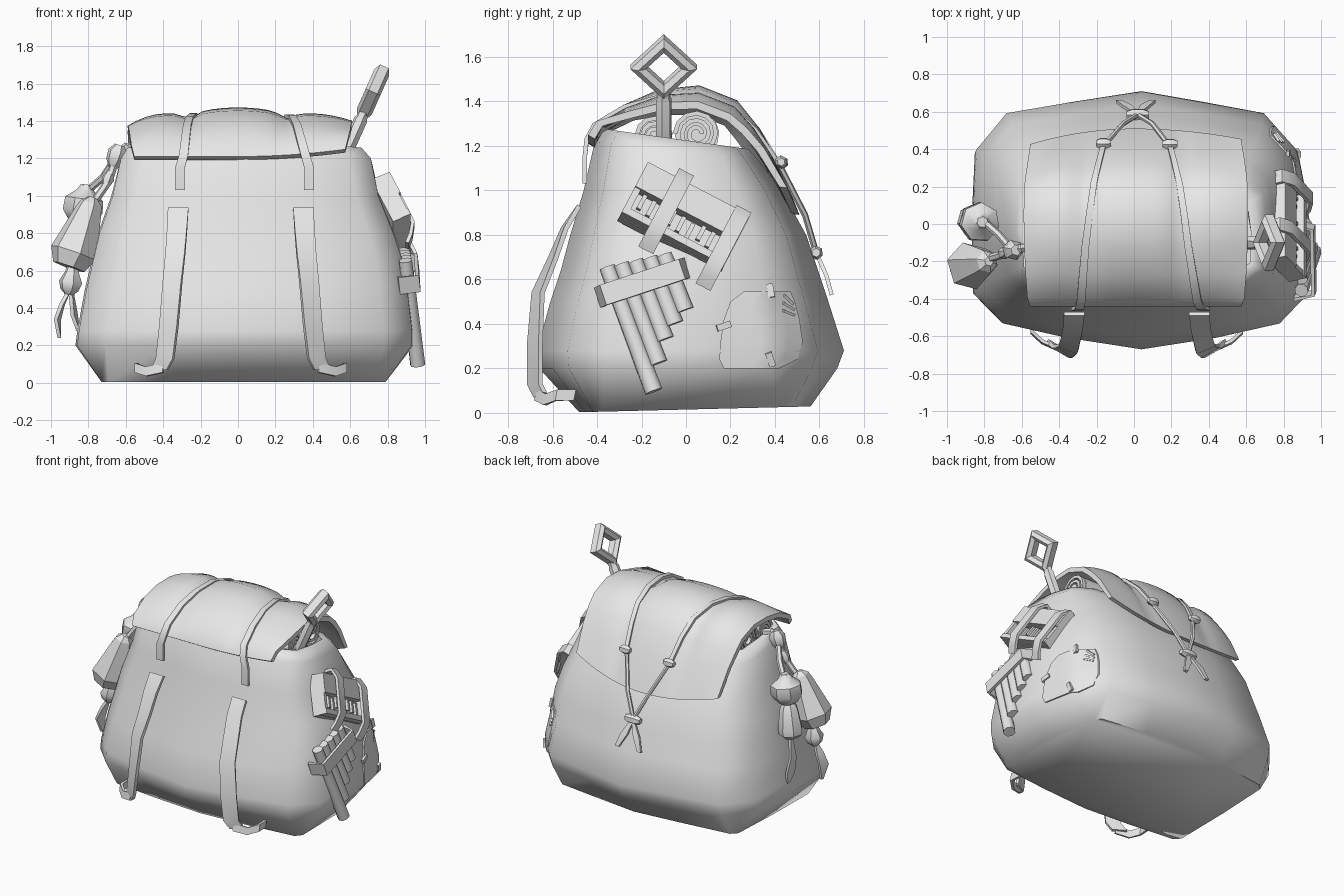
import bpy, bmesh, math
from mathutils import Vector as V, Matrix
from mathutils.bvhtree import BVHTree

if "Cube" in bpy.data.objects:
    bpy.data.objects.remove(bpy.data.objects["Cube"])

grey = bpy.data.materials.new("plain grey")
grey.use_nodes = True
grey.diffuse_color = (0.8, 0.8, 0.8, 1)
grey.node_tree.nodes["Principled BSDF"].inputs["Base Color"].default_value = (0.8, 0.8, 0.8, 1)


def finish(bm, name, angle=40):
    bmesh.ops.recalc_face_normals(bm, faces=bm.faces[:])
    me = bpy.data.meshes.new(name)
    bm.to_mesh(me)
    bm.free()
    me.materials.append(grey)
    for p in me.polygons:
        p.use_smooth = True
    me.set_sharp_from_angle(angle=math.radians(angle))
    ob = bpy.data.objects.new(name, me)
    bpy.context.collection.objects.link(ob)
    return ob


def loft(name, rings, angle=40):
    """Skin closed rings of equal length and cap both ends."""
    bm = bmesh.new()
    rows = [[bm.verts.new(p) for p in ring] for ring in rings]
    n = len(rows[0])
    for a, b in zip(rows, rows[1:]):
        for i in range(n):
            j = (i + 1) % n
            bm.faces.new((a[i], a[j], b[j], b[i]))
    bm.faces.new(rows[0])
    bm.faces.new(rows[-1])
    return finish(bm, name, angle)


def tangent(pts, i):
    return (pts[min(i + 1, len(pts) - 1)] - pts[max(i - 1, 0)]).normalized()


def ribbon(name, pts, w, thick=0.02):
    """Flat strap along a path; w is the width vector, or one per point."""
    pts = [V(p) for p in pts]
    ws = [V(q) for q in w] if isinstance(w, list) else [V(w)] * len(pts)
    rings = []
    for i, p in enumerate(pts):
        h = ws[i] / 2
        n = ws[i].cross(tangent(pts, i)).normalized() * thick / 2
        rings.append([p - h - n, p + h - n, p + h + n, p - h + n])
    return loft(name, rings)


def sweep(name, pts, radii, sides=6, angle=40):
    """Round tube along a path with a radius at each point."""
    pts = [V(p) for p in pts]
    radii = radii if isinstance(radii, list) else [radii] * len(pts)
    rings = []
    for i, p in enumerate(pts):
        t = tangent(pts, i)
        a = t.cross(V((0.3, 1, 0.1))).normalized()
        b = t.cross(a)
        rings.append([p + radii[i] * (a * math.cos(k * math.tau / sides) + b * math.sin(k * math.tau / sides))
                      for k in range(sides)])
    return loft(name, rings, angle)


def turned(name, top, bottom, profile, sides=6, angle=40):
    """Turned shape between two points; profile is (fraction, radius)."""
    a, b = V(top), V(bottom)
    return sweep(name, [a.lerp(b, f) for f, r in profile], [r for f, r in profile], sides, angle)


def box(name, frame, centre, size):
    bm = bmesh.new()
    bmesh.ops.create_cube(bm, size=1, matrix=frame @ Matrix.Translation(centre) @ Matrix.Diagonal((*size, 1)))
    return finish(bm, name)


# Bag body: square-cornered base, chamfered belly, open tilted mouth
def mirrored(half):
    return half + [(-x, y) for x, y in half[-2:0:-1]]


belly = mirrored([(0, -1), (0.45, -0.91), (0.83, -0.8), (1, -0.57), (1.01, 0), (0.99, 0.55),
                  (0.81, 0.83), (0.4, 0.92), (0, 1)])
base = mirrored([(0, -1), (0.5, -0.95), (0.95, -0.88), (1, -0.8), (1.01, 0), (1, 0.76),
                 (0.95, 0.84), (0.45, 0.93), (0, 1)])
levels = [  # height, left, right, front, back, tilt
    (0.015, -0.73, 0.79, -0.48, 0.56, -0.025), (0.2, -0.86, 0.93, -0.66, 0.68, 0),
    (0.28, -0.85, 0.93, -0.67, 0.71, 0), (0.5, -0.81, 0.905, -0.61, 0.64, 0),
    (0.65, -0.775, 0.88, -0.56, 0.59, 0), (0.8, -0.74, 0.83, -0.52, 0.54, 0),
    (1.0, -0.67, 0.75, -0.46, 0.43, 0), (1.17, -0.625, 0.71, -0.41, 0.33, 0.12),
    (1.225, -0.59, 0.66, -0.37, 0.28, 0.14), (1.225, -0.55, 0.62, -0.33, 0.24, 0.14),
    (1.1, -0.55, 0.62, -0.33, 0.24, 0.1)]
rings = []
for k, (z, x0, x1, y0, y1, tilt) in enumerate(levels):
    ring = []
    for u, v in (belly if k else base):
        y = (y0 + y1) / 2 + v * (y1 - y0) / 2
        x = (x0 + x1) / 2 + u * (x1 - x0) / 2
        if u > 0 and v > 0:
            x -= 0.1 * u * v * min(1, 1.4 - z)
        ring.append(V((x, y, z - tilt * y)))
    rings.append(ring)
body = loft("bag_body", rings, 58)
tree = BVHTree.FromPolygons([v.co for v in body.data.vertices], [p.vertices[:] for p in body.data.polygons])


def side_x(y, z):
    hit = tree.ray_cast(V((2, y, z)), V((-1, 0, 0)))[0]
    return hit.x if hit else 0.85


# Flap draped over the mouth, pinched under the tie straps, with a curved hem
drape = [(-0.44, 1.21), (-0.41, 1.28), (-0.28, 1.385), (-0.12, 1.455), (0.06, 1.472),
         (0.23, 1.405), (0.33, 1.28), (0.42, 1.12), (0.51, 0.89)]
pivot = V((0, 0, 0.95))


def drape_point(i, x, lift=0.0):
    p = V((0, *drape[i]))
    edge = (x / 0.58) ** 2
    sag = 0.032 * min(1, (x / 0.25) ** 2) + 0.025 * math.exp(-((abs(x) - 0.26) / 0.045) ** 2)
    sag += (0.06 if x < 0 else 0.03) * (max(0, abs(x) - 0.38) / 0.2) ** 2
    p += (pivot - p).normalized() * (sag * math.sin(math.pi * i / 8) ** (2 if i < 4 else 0.8) - lift)
    hem = max(0, i - 5) / 3
    p.z += (0.07 if x < 0 else 0.11) * edge * hem
    p.y -= (0.08 if x < 0 else 0.05) * edge * hem
    if i < 2 and x > 0:
        p.z += 0.035 * edge
    p.x = x * (1 - 0.06 * ((i - 4) / 4) ** 2)
    return p


rings = []
for k in range(25):
    x = -0.59 + 1.2 * k / 24
    outer = [drape_point(i, x) for i in range(9)]
    inner = [drape_point(i, x, -0.035) for i in range(8, -1, -1)]
    rings.append(outer + inner)
loft("flap", rings, 50)

# Rolled blankets under the flap, with coiled ends
for name, cy, cz, size in (("blanket_roll_back", 0.05, 1.255, 0.1), ("blanket_roll_front", -0.14, 1.25, 0.08)):
    turned(name, (-0.52, cy, cz), (0.54, cy, cz), [(0, size), (1, size)], 12)
    path = []
    for k in range(31):
        a, r = k * math.tau / 12, 0.02 + (size - 0.02) * k / 30
        path.append(V((0, cy + r * math.cos(a), cz + r * math.sin(a))))
    for x in (-0.53, 0.55):
        ribbon(name + "_coil", [p + V((x, 0, 0)) for p in path], (0.03, 0, 0), 0.02)

# Tie straps over the flap, with knots and cords at the back
for side, s, front, top, back in (("right", -1, -0.31, -0.26, -0.17), ("left", 1, 0.38, 0.29, 0.2)):
    path = [V((front, -0.455, 1.03)), V((front, -0.455, 1.15))]
    for i in range(8):
        x = front + (top - front) * i / 3 if i < 4 else top + (back - top) * (i - 3) / 4
        path.append(drape_point(i, x, 0.008))
    widths = [(0.055 - 0.003 * i, 0, 0) for i in range(len(path))]
    ribbon(side + "_tie_strap", path, widths, 0.02)
    knot = path[-1]
    turned(side + "_strap_knot", knot + V((-0.04, 0.015, 0)), knot + V((0.04, 0.015, 0)),
           [(0, 0.018), (0.3, 0.03), (0.7, 0.03), (1, 0.018)])
    sweep(side + "_back_cord", [knot, (0.02 + s * 0.08, 0.535, 0.89), (0.02, 0.585, 0.72)], 0.014)
    ribbon(side + "_cord_end", [(0.02, 0.585, 0.72), (0.01 + s * 0.05, 0.63, 0.62), (0.01 + s * 0.09, 0.655, 0.53)],
           [(0.02, 0, 0), (0.05, 0, 0), (0.03, 0, 0)], 0.018)
turned("cord_knot", (-0.04, 0.585, 0.72), (0.08, 0.585, 0.72), [(0, 0.02), (0.25, 0.032), (0.75, 0.032), (1, 0.02)])

# Shoulder straps standing off the front, turned a little outward
for side, s, o in (("right", -1, 0), ("left", 1, 0.03)):
    path = [(0.32, -0.48, 0.93), (0.325, -0.545, 0.83), (0.335, -0.6, 0.69), (0.35, -0.665, 0.54),
            (0.37, -0.68, 0.3), (0.39, -0.68, 0.13), (0.42, -0.65, 0.07)]
    ribbon(side + "_shoulder_strap", [(s * (x + o), y, z) for x, y, z in path],
           [(s * (0.11 - 0.004 * i), 0.013 * min(i, 4), 0) for i in range(7)], 0.022)
    ribbon(side + "_strap_tail", [(s * (x + o), y, z) for x, y, z in
           ((0.4, -0.67, 0.08), (0.49, -0.63, 0.06), (0.545, -0.58, 0.08), (0.54, -0.5, 0.08))],
           (0, 0.01, 0.05), 0.018)

# Shovel handle sticking out of the mouth
lean = math.radians(24)
up = V((math.sin(lean), 0, math.cos(lean)))
grip = V((0.722, -0.1, 1.555))
turned("shovel_shaft", grip - up * 0.4, grip - up * 0.12, [(0, 0.037), (0.85, 0.037), (0.9, 0.03), (1, 0.035)], 6)
rings = []
for k in range(5):
    a = k * math.tau / 4
    d = up * math.cos(a) + V((0, 1, 0)) * math.sin(a)
    n = up.cross(V((0, 1, 0)))
    rings.append([grip + d * r + n * h for r, h in
                  ((0.08, -0.025), (0.08, 0.025), (0.115, 0.043), (0.15, 0.025), (0.15, -0.025), (0.115, -0.043))])
loft("shovel_grip", rings, 30)

# Small keyed instrument strapped to the left side
u = V((0, 0.886, -0.463))
n = V((0.9, 0.1, 0.42))
v = n.cross(u).normalized()
n = u.cross(v).normalized()
frame = Matrix((u, v, n)).transposed().to_4x4()
frame.translation = (0.82, -0.01, 0.875)
box("instrument_base", frame, (0, 0, -0.03), (0.52, 0.28, 0.05))
box("instrument_top", frame, (0, 0.072, 0.01), (0.52, 0.135, 0.09))
box("instrument_rail", frame, (0, -0.12, 0.01), (0.52, 0.035, 0.08))
for s in (-1, 1):
    box("instrument_end", frame, (s * 0.245, 0, 0.005), (0.03, 0.27, 0.08))
for k in range(9):
    box("instrument_key", frame, (-0.2 + 0.05 * k, -0.03 - 0.01 * (k % 3), 0.01), (0.02, 0.08, 0.02))
for uo, vo in ((-0.085, 0), (0.22, -0.03)):
    path = [(uo, 0.17 + vo, -0.06), (uo, 0.18 + vo, 0.04), (uo, 0.12 + vo, 0.075),
            (uo, -0.12 + vo, 0.07), (uo, -0.18 + vo, 0.03), (uo, -0.22 + vo, -0.01)]
    ribbon("instrument_strap", [frame @ V(p) for p in path], u * 0.075, 0.02)

# Pan pipes with a binding band
for k, length in enumerate((0.6, 0.48, 0.38, 0.32, 0.27)):
    top = V((0.895 - 0.003 * k, -0.355 + 0.064 * k, 0.655 + 0.014 * k))
    along = V((0.11, 0.35, -0.93)).normalized()
    turned("pan_pipe", top, top + along * length, [(0, 0.037), (1, 0.042)], 8, 50)
ribbon("pan_pipe_band", [(0.86, -0.39, 0.52), (0.962, -0.37, 0.53), (0.955, -0.02, 0.645), (0.87, 0.0, 0.65)],
       (-0.01, -0.03, 0.09), 0.02)

# Sewn patch hugging the left side, with stitches
rings = []
for z, y0, y1 in ((0.2, 0.17, 0.42), (0.24, 0.15, 0.5), (0.32, 0.155, 0.525), (0.42, 0.17, 0.51),
                  (0.5, 0.2, 0.49), (0.545, 0.26, 0.47)):
    ys = [y0 + (y1 - y0) * k / 6 for k in range(7)]
    rings.append([V((side_x(y, z) + 0.01, y, z)) for y in ys]
                 + [V((side_x(y, z) - 0.015, y, z)) for y in reversed(ys)])
loft("patch", rings)
for y, z, dy, dz in ((0.38, 0.55, 0.01, -0.06), (0.17, 0.39, 0.06, 0.02), (0.38, 0.24, 0.02, -0.06),
                     (0.46, 0.51, 0.04, -0.04), (0.46, 0.48, 0.05, -0.03), (0.46, 0.45, 0.05, -0.02)):
    ends = [V((side_x(b, c) + 0.012, b, c)) for b, c in ((y - dy / 2, z - dz / 2), (y + dy / 2, z + dz / 2))]
    across = V((1, 0, 0)).cross(ends[1] - ends[0]).normalized()
    ribbon("patch_stitch", ends, across * (0.03 if y < 0.4 else 0.012), 0.018)

# Pouches and charms hanging on the right side
hook = V((-0.65, -0.14, 1.21))
turned("hanging_knot", hook + V((0.02, 0, 0.06)), hook - V((0.02, 0, 0.06)),
       [(0, 0.03), (0.3, 0.055), (0.7, 0.05), (1, 0.025)])
sweep("hanging_cord", [(-0.55, -0.12, 1.24), (-0.6, -0.13, 1.26), hook], 0.025)
sweep("back_pouch_cord", [hook, (-0.72, -0.06, 1.1), (-0.8, 0.01, 1.03)], 0.02)
sweep("front_pouch_cord", [hook, (-0.69, -0.16, 1.08), (-0.76, -0.18, 0.98)], 0.022)
turned("cord_bead", (-0.68, -0.15, 1.13), (-0.71, -0.16, 1.05), [(0, 0.02), (0.5, 0.035), (1, 0.02)])
turned("round_pouch", (-0.81, 0.01, 1.06), (-0.84, 0.01, 0.84),
       [(0, 0.03), (0.15, 0.05), (0.35, 0.105), (0.65, 0.11), (0.9, 0.07), (1, 0.03)], 7)
turned("bell_charm", (-0.84, 0.01, 0.86), (-0.87, 0.02, 0.61),
       [(0, 0.035), (0.15, 0.06), (0.75, 0.085), (0.9, 0.08), (1, 0.05)], 7)
turned("large_pouch", (-0.775, -0.2, 0.99), (-0.905, -0.23, 0.62),
       [(0, 0.025), (0.08, 0.06), (0.2, 0.075), (0.8, 0.13), (1, 0.09)], 6, 25)
turned("gourd_charm", (-0.88, -0.21, 0.64), (-0.905, -0.21, 0.47),
       [(0, 0.025), (0.3, 0.04), (0.6, 0.065), (0.85, 0.05), (1, 0.02)], 6)
ribbon("front_feather", [(-0.9, -0.21, 0.5), (-0.94, -0.21, 0.42), (-0.965, -0.22, 0.34), (-0.955, -0.21, 0.24)],
       [(0, 0.02, 0), (0.01, 0.06, 0), (0.02, 0.07, 0), (0, 0.02, 0)], 0.02)
ribbon("back_feather", [(-0.87, 0.03, 0.62), (-0.89, 0.03, 0.47), (-0.875, 0.04, 0.36), (-0.855, 0.04, 0.28)],
       [(0, 0.02, 0), (0.01, 0.05, 0), (0.02, 0.06, 0), (0, 0.02, 0)], 0.02)
